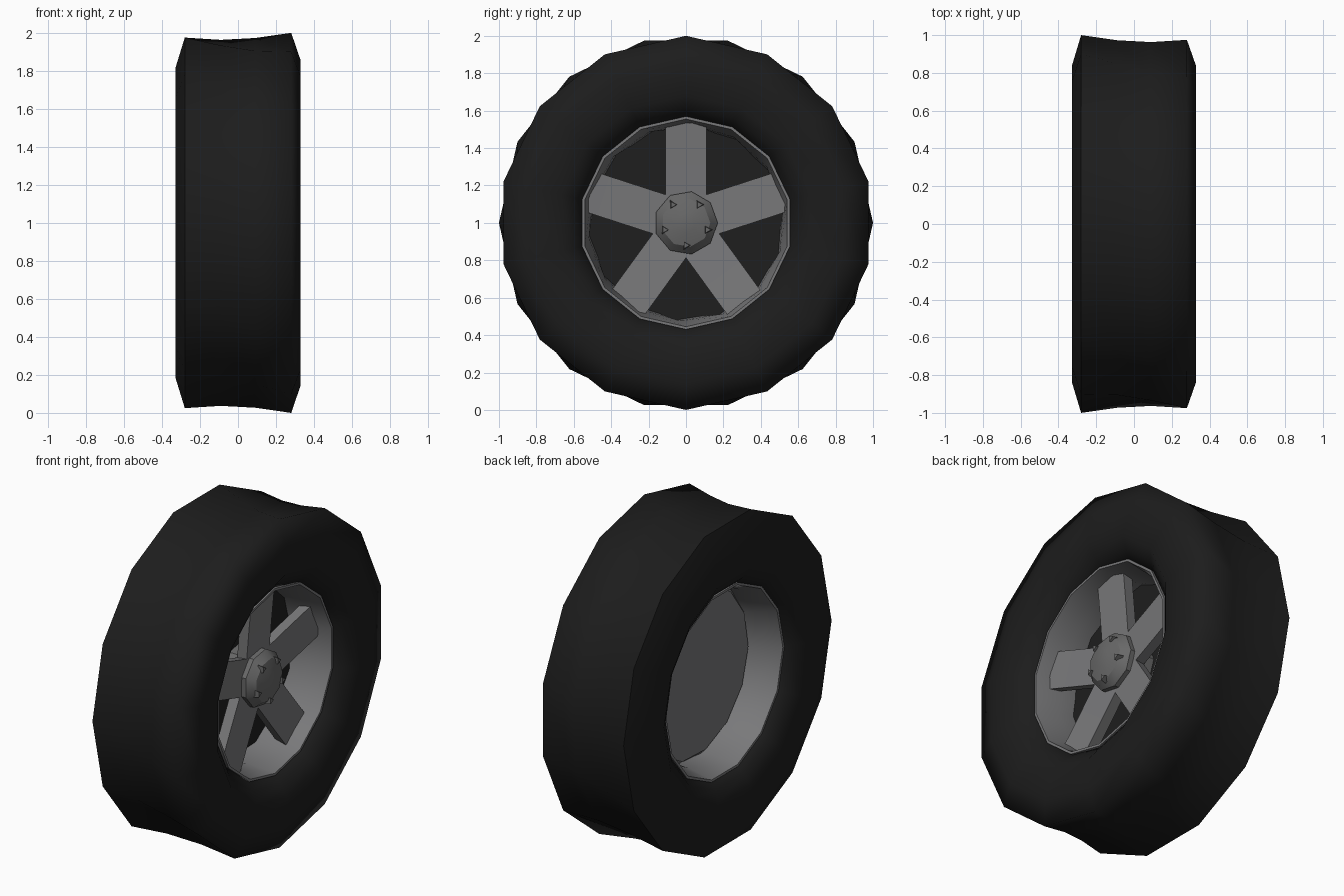
import bpy, bmesh, math
from mathutils import Matrix, Vector

if "Cube" in bpy.data.objects:
    bpy.data.objects.remove(bpy.data.objects["Cube"])

CENTRE = Vector((0, 0, 1))


def material(name, c):
    m = bpy.data.materials.new(name)
    m.diffuse_color = (*c, 1)
    m.use_nodes = True
    m.node_tree.nodes["Principled BSDF"].inputs["Base Color"].default_value = m.diffuse_color
    return m


RUBBER = material("black rubber", (0.012, 0.012, 0.012))
DARK = material("dark backing", (0.013, 0.013, 0.013))
ALLOY = material("grey alloy", (0.19, 0.19, 0.195))
STEEL = material("dark steel", (0.14, 0.14, 0.14))


def finish(name, bm, mat, angle=40):
    bmesh.ops.recalc_face_normals(bm, faces=bm.faces)
    me = bpy.data.meshes.new(name)
    bm.to_mesh(me)
    bm.free()
    me.materials.append(mat)
    ob = bpy.data.objects.new(name, me)
    ob.location = CENTRE
    bpy.context.collection.objects.link(ob)
    bpy.ops.object.select_all(action='DESELECT')
    ob.select_set(True)
    bpy.context.view_layer.objects.active = ob
    bpy.ops.object.shade_smooth_by_angle(angle=math.radians(angle))
    return ob


def lathe(name, profile, sides, mat, closed=False, angle=40):
    """Spin (x, radius, twist in steps) points round the x axle; cap the ends if not closed."""
    bm = bmesh.new()
    rings = []
    for x, r, twist in profile:
        ring = []
        for i in range(sides):
            a = 2 * math.pi * (i + twist) / sides
            ring.append(bm.verts.new((x, r * math.cos(a), r * math.sin(a))))
        rings.append(ring)
    pairs = list(zip(rings, rings[1:]))
    if closed:
        pairs.append((rings[-1], rings[0]))
    else:
        bm.faces.new(rings[0])
        bm.faces.new(rings[-1])
    for a, b in pairs:
        for i in range(sides):
            j = (i + 1) % sides
            bm.faces.new((a[i], a[j], b[j], b[i]))
    return finish(name, bm, mat, angle)


# Tyre: the two shoulders are turned half a step against each other
lathe("tyre", [
    (-0.24, 0.565, 0), (-0.29, 0.61, 0), (-0.328, 0.68, 0), (-0.328, 0.84, 0),
    (-0.28, 1.0, 0), (-0.09, 0.975, 0.15), (0.09, 0.975, 0.35), (0.28, 1.0, 0.5),
    (0.328, 0.86, 0.5), (0.328, 0.68, 0.5), (0.28, 0.615, 0.5), (0.23, 0.565, 0.5)],
    14, RUBBER, closed=True, angle=80)

# Rim barrel with flared lips, following the tyre's twist
lathe("rim_barrel", [
    (-0.26, 0.575, 0), (-0.26, 0.56, 0), (-0.12, 0.525, 0.1), (0.10, 0.525, 0.35),
    (0.25, 0.555, 0.5), (0.25, 0.57, 0.5), (0.10, 0.55, 0.35), (-0.12, 0.55, 0.1)],
    14, ALLOY, closed=True)

# Backing: dark towards the spokes, grey dish towards the inside
lathe("dark_backing", [(-0.015, 0.53, 0.2), (0.0, 0.53, 0.2)], 14, DARK)
lathe("inner_dish", [(-0.07, 0.50, 0.1), (-0.04, 0.53, 0.2), (-0.016, 0.53, 0.2)], 14, ALLOY)

# Five spokes, dished in towards the hub
bm = bmesh.new()
path = [(0.08, 0.13), (0.32, 0.15), (0.535, 0.17)]   # radius, front x
for k in range(5):
    turn = Matrix.Rotation(math.radians(72 * k), 4, 'X')
    sections = []
    for r, x in path:
        sections.append([bm.verts.new(turn @ Vector((px, py, r))) for px, py in
                         ((x, -0.11), (x, 0.11), (x - 0.07, 0.1), (x - 0.07, -0.1))])
    for a, b in zip(sections, sections[1:]):
        for i in range(4):
            j = (i + 1) % 4
            bm.faces.new((a[i], a[j], b[j], b[i]))
    bm.faces.new(sections[0])
    bm.faces.new(sections[-1])
finish("spokes", bm, ALLOY)

# Hub with a blunt cap
lathe("hub", [(0.0, 0.17, 0), (0.165, 0.17, 0), (0.21, 0.13, 0), (0.23, 0.05, 0)],
      9, STEEL, angle=35)

# Small three-sided lug nuts
bm = bmesh.new()
for k in range(5):
    a = math.radians(54 + 72 * k)
    place = Matrix.Translation((0.21, 0.12 * math.cos(a), 0.12 * math.sin(a)))
    bmesh.ops.create_cone(bm, cap_ends=True, segments=3, radius1=0.028, radius2=0.02,
                          depth=0.035, matrix=place @ Matrix.Rotation(math.pi / 2, 4, 'Y'))
finish("lug_nuts", bm, STEEL, 20)
